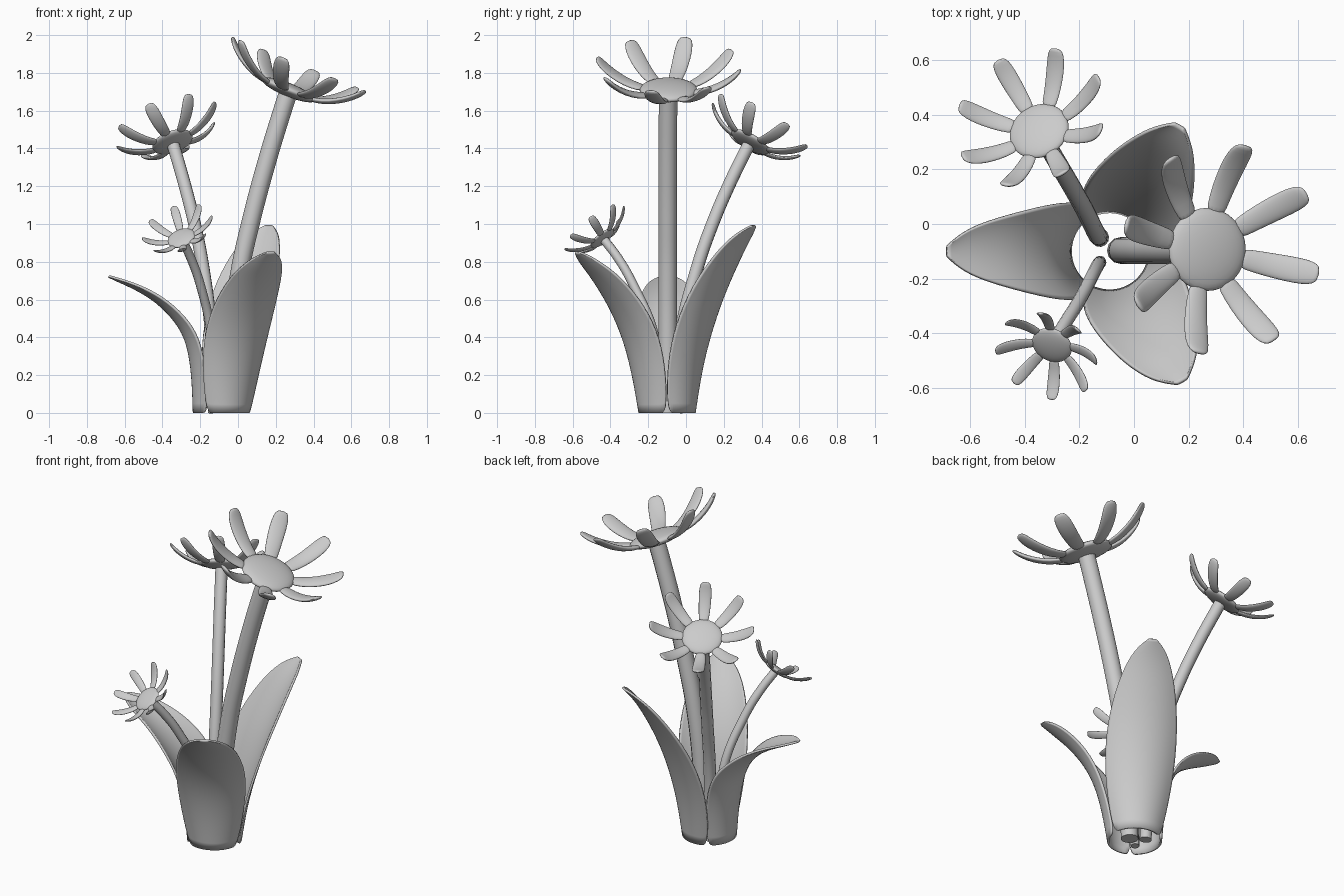
import bpy, bmesh
from math import sin, cos, tan, pi, radians
from mathutils import Vector, Matrix

if "Cube" in bpy.data.objects:
    bpy.data.objects.remove(bpy.data.objects["Cube"])


def mesh_object(name, bm, subsurf=0, thickness=0):
    bmesh.ops.recalc_face_normals(bm, faces=bm.faces)
    for f in bm.faces:
        f.smooth = True
    me = bpy.data.meshes.new(name)
    bm.to_mesh(me)
    bm.free()
    ob = bpy.data.objects.new(name, me)
    bpy.context.collection.objects.link(ob)
    if subsurf:
        m = ob.modifiers.new("smooth", 'SUBSURF')
        m.levels = m.render_levels = subsurf
    if thickness:
        m = ob.modifiers.new("thickness", 'SOLIDIFY')
        m.thickness = thickness
        m.offset = 0
    return ob


def stem(name, points, radius):
    cu = bpy.data.curves.new(name, 'CURVE')
    cu.dimensions = '3D'
    cu.bevel_depth = radius
    cu.bevel_resolution = 4
    cu.use_fill_caps = True
    sp = cu.splines.new('BEZIER')
    sp.bezier_points.add(len(points) - 1)
    for bp, p in zip(sp.bezier_points, points):
        bp.co = p
        bp.handle_left_type = bp.handle_right_type = 'AUTO'
    ob = bpy.data.objects.new(name, cu)
    bpy.context.collection.objects.link(ob)
    bpy.ops.object.select_all(action='DESELECT')
    ob.select_set(True)
    bpy.context.view_layer.objects.active = ob
    bpy.ops.object.convert(target='MESH')


# Petal stations: distance from axis, height, half width, half thickness
PETAL = [(.12, -.005, .037, .014), (.20, .010, .043, .015), (.27, .043, .048, .016),
         (.33, .083, .050, .015), (.37, .122, .046, .013), (.392, .150, .030, .009)]


def add_petal(bm, mat):
    rings = []
    for i, (r, h, w, t) in enumerate(PETAL):
        a, b = PETAL[max(i - 1, 0)], PETAL[min(i + 1, len(PETAL) - 1)]
        d = Vector((b[0] - a[0], 0, b[1] - a[1])).normalized()
        n = Vector((-d.z, 0, d.x))
        ring = []
        for k in range(12):
            q = 2 * pi * k / 12
            p = Vector((r, w * cos(q), h)) + n * t * sin(q)
            ring.append(bm.verts.new(mat @ p))
        rings.append(ring)
    for a, b in zip(rings, rings[1:]):
        for k in range(12):
            j = (k + 1) % 12
            bm.faces.new((a[k], a[j], b[j], b[k]))
    bm.faces.new(rings[0])
    bm.faces.new(rings[-1])


def flower(name, centre, axis, scale, start):
    rot = Vector((0, 0, 1)).rotation_difference(Vector(axis)).to_matrix().to_4x4()
    place = Matrix.Translation(centre) @ rot @ Matrix.Scale(scale, 4)
    bm = bmesh.new()
    for i in range(8):
        add_petal(bm, place @ Matrix.Rotation(radians(start + 45 * i), 4, 'Z'))
    mesh_object(name + "_petals", bm, 1)
    # domed flower centre
    bm = bmesh.new()
    bmesh.ops.create_uvsphere(bm, u_segments=32, v_segments=16, radius=1,
                              matrix=place @ Matrix.Diagonal((.152, .152, .036, 1)))
    mesh_object(name + "_disc", bm)


# Leaf half widths and wrap angles from base to tip
WIDTH = [.128, .165, .190, .188, .157, .118, .078, .022]
WRAP = [60, 50, 42, 34, 28, 24, 20, 15]


def leaf(name, angle, profile, wide=1.0):
    mat = Matrix.Translation((-.088, -.1, 0)) @ Matrix.Rotation(radians(angle), 4, 'Z')
    bm = bmesh.new()
    rows = []
    for i, (r, z) in enumerate(profile):
        a, b = profile[max(i - 1, 0)], profile[min(i + 1, len(profile) - 1)]
        d = Vector((b[0] - a[0], 0, b[1] - a[1])).normalized()
        n = Vector((-d.z, 0, d.x)) if i else Vector((-1, 0, 0))
        w, q = WIDTH[i] * (wide if i else 1), radians(WRAP[i])
        row = []
        for k in range(9):
            u = k / 4 - 1
            p = Vector((r, w * sin(q * u) / sin(q), z)) + n * w * (1 - cos(q * u)) / sin(q)
            row.append(bm.verts.new(mat @ p))
        rows.append(row)
    for a, b in zip(rows, rows[1:]):
        for k in range(8):
            bm.faces.new((a[k], a[k + 1], b[k + 1], b[k]))
    mesh_object(name, bm, 2, .012)


# Leaves wrapped around the base
leaf("leaf_left", 180, [(.147, 0), (.153, .2), (.178, .37), (.235, .48), (.34, .59),
                        (.46, .66), (.54, .695), (.597, .722)], .93)
leaf("leaf_back", 61, [(.147, 0), (.170, .2), (.215, .4), (.285, .6), (.37, .77),
                       (.435, .88), (.485, .945), (.525, .99)], 1.03)
leaf("leaf_front", -61, [(.147, 0), (.172, .18), (.215, .37), (.29, .54), (.395, .69),
                         (.465, .765), (.51, .815), (.545, .85)])

# Stems
stem("stem_tall", [(-.05, -.097, 0), (-.035, -.097, .4), (.01, -.097, .75), (.07, -.097, 1.02),
                   (.15, -.097, 1.32), (.235, -.095, 1.6), (.268, -.093, 1.70)], .049)
stem("stem_middle", [(-.125, -.05, 0), (-.14, -.03, .4), (-.185, .06, .77), (-.23, .14, 1.0),
                     (-.28, .225, 1.2), (-.343, .332, 1.42)], .034)
stem("stem_short", [(-.125, -.14, 0), (-.14, -.165, .4), (-.2, -.28, .68), (-.25, -.36, .82),
                    (-.30, -.44, .925)], .024)

# Flowers
flower("flower_tall", (.268, -.093, 1.71), (.375, 0, .927), 1.0, -13.5)
flower("flower_middle", (-.347, .34, 1.435), (-.3, .48, .83), .74, 75)
flower("flower_short", (-.30, -.443, .925), (-.3, -.58, .75), .5, -90)
